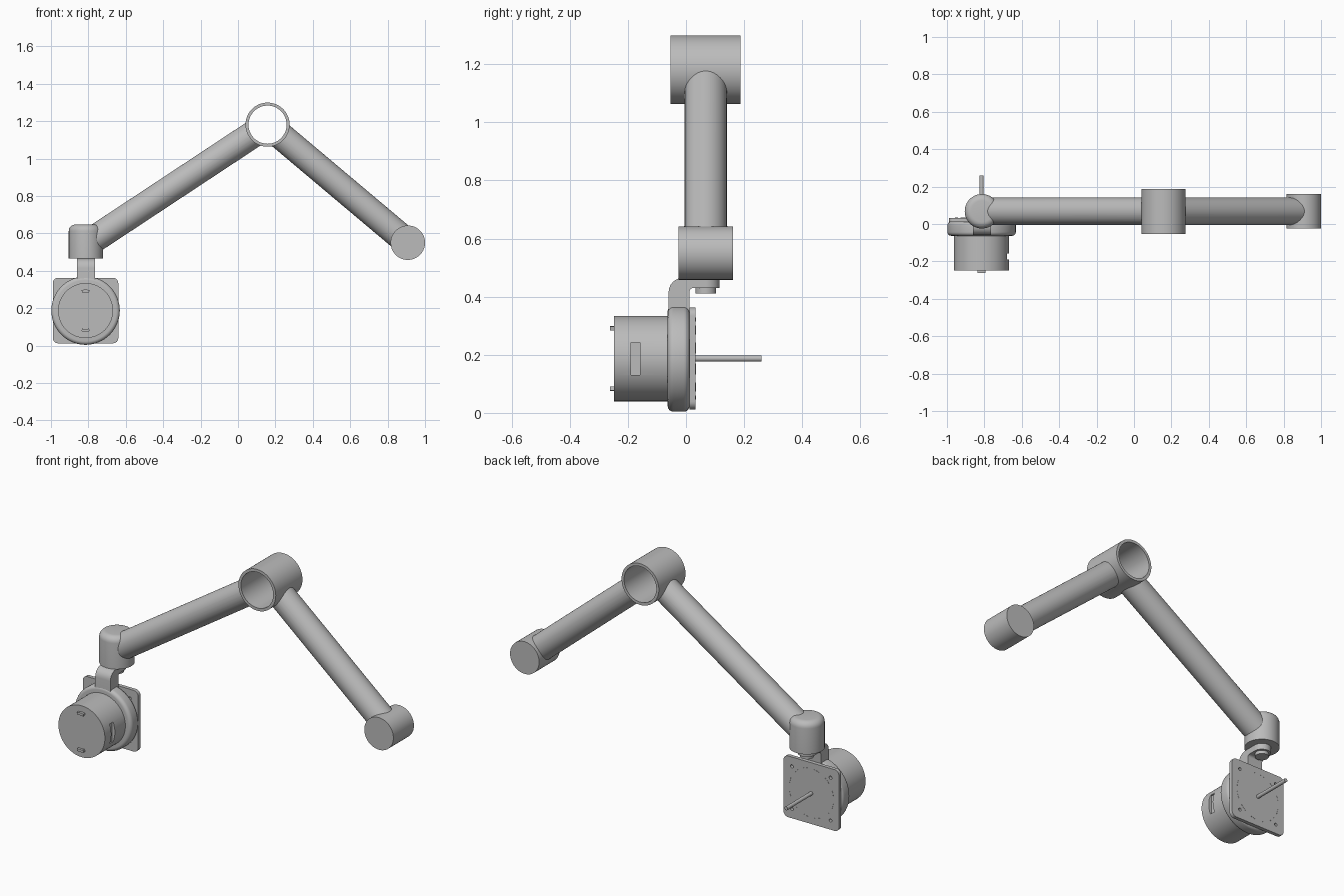
import bpy, bmesh, math
from mathutils import Vector

cube = bpy.data.objects.get("Cube")
if cube:
    bpy.data.objects.remove(cube, do_unlink=True)

grey = bpy.data.materials.new("mid_grey")
grey.use_nodes = True
grey.diffuse_color = (0.5, 0.5, 0.5, 1)
grey.node_tree.nodes["Principled BSDF"].inputs["Base Color"].default_value = (0.5, 0.5, 0.5, 1)
Y, Z = Vector((0, 1, 0)), Vector((0, 0, 1))


def finish(name, bm):
    bmesh.ops.recalc_face_normals(bm, faces=bm.faces)
    mesh = bpy.data.meshes.new(name)
    bm.to_mesh(mesh)
    bm.free()
    mesh.materials.append(grey)
    obj = bpy.data.objects.new(name, mesh)
    bpy.context.collection.objects.link(obj)
    return obj


def lathe(name, origin, axis, profile, closed=False, seg=64):
    """Revolve (radius, height) points about an axis; ends are capped unless closed."""
    bm = bmesh.new()
    rot = Z.rotation_difference(axis.normalized())
    rings = []
    for r, h in profile:
        rings.append([bm.verts.new(Vector(origin) + rot @ Vector(
            (r * math.cos(a), r * math.sin(a), h)))
            for a in (math.tau * i / seg for i in range(seg))])
    pairs = list(zip(rings, rings[1:]))
    if closed:
        pairs.append((rings[-1], rings[0]))
    else:
        bm.faces.new(rings[0])
        bm.faces.new(rings[-1])
    for a, b in pairs:
        for i in range(seg):
            j = (i + 1) % seg
            bm.faces.new((a[i], a[j], b[j], b[i]))
    return finish(name, bm)


def rod(name, start, end, r, seg=64):
    start, end = Vector(start), Vector(end)
    d = end - start
    return lathe(name, start, d, [(r, 0), (r, d.length)], seg=seg)


def fillet(cx, cy, r, start, end, n=6):
    return [(cx + r * math.cos(math.radians(start + (end - start) * i / n)),
             cy + r * math.sin(math.radians(start + (end - start) * i / n)))
            for i in range(n + 1)]


def extrude(name, outline, to_point, depth):
    """Extrude a flat outline placed by to_point along the depth vector."""
    bm = bmesh.new()
    face = bm.faces.new([bm.verts.new(to_point(*p)) for p in outline])
    moved = bmesh.ops.extrude_face_region(bm, geom=[face])["geom"]
    bmesh.ops.translate(bm, vec=depth, verts=[v for v in moved if isinstance(v, bmesh.types.BMVert)])
    # the extruded region leaves the first cap in place or removes it
    edges = [e for e in bm.edges if e.is_boundary]
    if edges:
        bmesh.ops.holes_fill(bm, edges=edges)
    return finish(name, bm)


def cut(obj, cutter):
    cutter.hide_render = True
    mod = obj.modifiers.new("cut", "BOOLEAN")
    mod.operation = "DIFFERENCE"
    mod.solver = "EXACT"
    mod.object = cutter
    bpy.context.view_layer.objects.active = obj
    bpy.ops.object.modifier_apply(modifier=mod.name)
    bpy.data.objects.remove(cutter, do_unlink=True)


ARM_Y = 0.068
elbow = Vector((0.158, ARM_Y, 1.181))
tip = Vector((0.908, ARM_Y, 0.55))
shoulder = Vector((-0.813, ARM_Y, 0.54))
HX, HZ = -0.815, 0.187

# Hollow elbow sleeve
lathe("elbow_sleeve", (elbow.x, -0.053, elbow.z), Y,
      [(0.118, 0), (0.118, 0.241), (0.102, 0.241), (0.102, 0)], closed=True)

# Arm tubes, trimmed to fit against the sleeve
for name, end in (("long_arm", shoulder), ("short_arm", tip)):
    tube = rod(name, elbow, end, 0.0725)
    cut(tube, rod("trim", (elbow.x, -0.2, elbow.z), (elbow.x, 0.4, elbow.z), 0.11))

# End joint and wrist joint with rounded top
rod("end_joint", (tip.x, -0.025, tip.z), (tip.x, 0.161, tip.z), 0.092)
lathe("wrist_joint", (shoulder.x, ARM_Y, 0.465), Z,
      [(0.092, 0)] + fillet(0.057, 0.147, 0.035, 0, 90))

# Bent bracket, its rounded end and bolt head
bend = ([(-0.06, 0.3)] + fillet(-0.01, 0.415, 0.05, 180, 90)
        + [(ARM_Y, 0.465), (ARM_Y, 0.43)] + fillet(0.026, 0.416, 0.014, 90, 180) + [(0.012, 0.3)])
extrude("bracket", bend, lambda y, z: Vector((shoulder.x - 0.048, y, z)), Vector((0.096, 0, 0)))
rod("bracket_end", (shoulder.x, ARM_Y, 0.43), (shoulder.x, ARM_Y, 0.465), 0.048)
rod("bolt_head", (shoulder.x, ARM_Y, 0.411), (shoulder.x, ARM_Y, 0.432), 0.036)

# Rounded collar ring
lathe("collar", (HX, -0.063, HZ), Y,
      fillet(0.163, 0.02, 0.02, -90, 0) + fillet(0.163, 0.055, 0.02, 0, 90))

# Drum with a slot in its left side
drum = rod("drum", (HX, -0.248, HZ), (HX, -0.05, HZ), 0.147)
slot = [(-0.19, HZ - 0.056), (-0.158, HZ - 0.056), (-0.158, HZ + 0.056), (-0.19, HZ + 0.056)]
cut(drum, extrude("slot_cutter", slot, lambda y, z: Vector((HX + 0.128, y, z)), Vector((0.1, 0, 0))))


def arc_strip(name, r, width, mid, span, y, depth):
    outline = (fillet(HX, HZ, r, mid - span, mid + span)
               + fillet(HX, HZ, r - width, mid + span, mid - span))
    return extrude(name, outline, lambda x, z: Vector((x, y, z)), Vector((0, depth, 0)))


# Curved tabs on the drum face
for name, mid in (("upper_tab", 90), ("lower_tab", 270)):
    arc_strip(name, 0.112, 0.014, mid, 11, -0.262, 0.02)

# Square mounting plate with rounded corners and screw holes
corners = []
for sx, sz, a in ((1, 1, 0), (-1, 1, 90), (-1, -1, 180), (1, -1, 270)):
    corners += fillet(HX + sx * 0.147, HZ + sz * 0.147, 0.028, a, a + 90)
plate = extrude("mounting_plate", corners, lambda x, z: Vector((x, 0.012, z)), Vector((0, 0.021, 0)))
for sx in (-1, 1):
    for sz in (-1, 1):
        x, z = HX + sx * 0.122, HZ + sz * 0.122
        cut(plate, rod("hole_cutter", (x, -0.02, z), (x, 0.1, z), 0.009, 24))

# Fine broken circle on the plate
for i in range(12):
    arc_strip("plate_mark", 0.142, 0.004, 30 * i + 15, 8, 0.032, 0.002)

# Thin spindle
rod("spindle", (HX, 0.02, HZ), (HX, 0.26, HZ), 0.0105, 24)

# Smooth curved faces, keep edges crisp
bpy.ops.object.select_all(action="DESELECT")
for obj in bpy.context.collection.objects:
    if obj.type == "MESH":
        obj.select_set(True)
        bpy.context.view_layer.objects.active = obj
bpy.ops.object.shade_smooth_by_angle(angle=math.radians(30))
